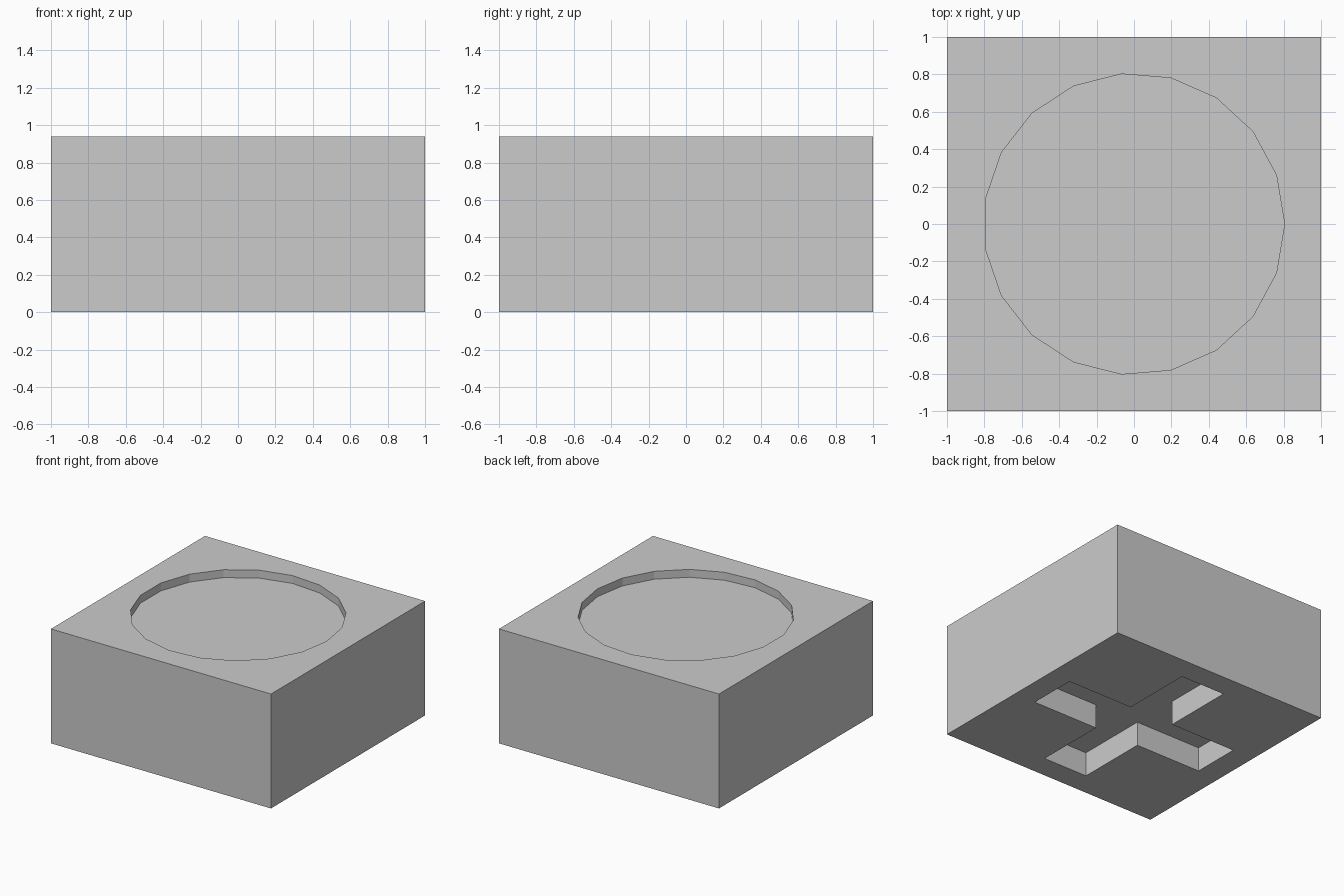
import bpy
import bmesh
from math import cos, sin, tau

cube = bpy.data.objects.get("Cube")
if cube:
    bpy.data.objects.remove(cube, do_unlink=True)

HEIGHT = 0.94
RADIUS, SIDES, DISH_DEPTH = 0.805, 19, 0.065
ARM, HALF_WIDTH, SOCKET_DEPTH = 0.805, 0.203, 0.2

# Single grey material
grey = bpy.data.materials.new("plain grey")
grey.use_nodes = True
colour = (0.6, 0.6, 0.6, 1)
grey.diffuse_color = colour
grey.node_tree.nodes["Principled BSDF"].inputs["Base Color"].default_value = colour


def prism(name, outline, bottom, top):
    """Extrude a flat outline upwards into a closed solid."""
    bm = bmesh.new()
    face = bm.faces.new([bm.verts.new((x, y, bottom)) for x, y in outline])
    grown = bmesh.ops.extrude_face_region(bm, geom=[face], use_keep_orig=True)
    moved = [v for v in grown["geom"] if isinstance(v, bmesh.types.BMVert)]
    bmesh.ops.translate(bm, verts=moved, vec=(0, 0, top - bottom))
    bmesh.ops.recalc_face_normals(bm, faces=bm.faces)
    mesh = bpy.data.meshes.new(name)
    bm.to_mesh(mesh)
    bm.free()
    mesh.materials.append(grey)
    obj = bpy.data.objects.new(name, mesh)
    bpy.context.collection.objects.link(obj)
    return obj


def carve(target, cutter):
    """Subtract the cutter from the target, then discard the cutter."""
    cutter.hide_render = True
    cut = target.modifiers.new(cutter.name, "BOOLEAN")
    cut.operation, cut.solver, cut.object = "DIFFERENCE", "EXACT", cutter
    bpy.context.view_layer.objects.active = target
    bpy.ops.object.modifier_apply(modifier=cut.name)
    bpy.data.objects.remove(cutter, do_unlink=True)


# Square block
block = prism("block", [(-1, -1), (1, -1), (1, 1), (-1, 1)], 0, HEIGHT)

# Shallow round recess in the top
circle = [(RADIUS * cos(tau * i / SIDES), RADIUS * sin(tau * i / SIDES))
          for i in range(SIDES)]
carve(block, prism("round_recess", circle, HEIGHT - DISH_DEPTH, HEIGHT + 0.1))

# Cross-shaped socket in the underside: one arm turned four times
cross = []
for c, s in ((1, 0), (0, 1), (-1, 0), (0, -1)):
    for x, y in ((ARM, -HALF_WIDTH), (ARM, HALF_WIDTH), (HALF_WIDTH, HALF_WIDTH)):
        cross.append((c * x - s * y, s * x + c * y))
carve(block, prism("cross_socket", cross, -0.1, SOCKET_DEPTH))
